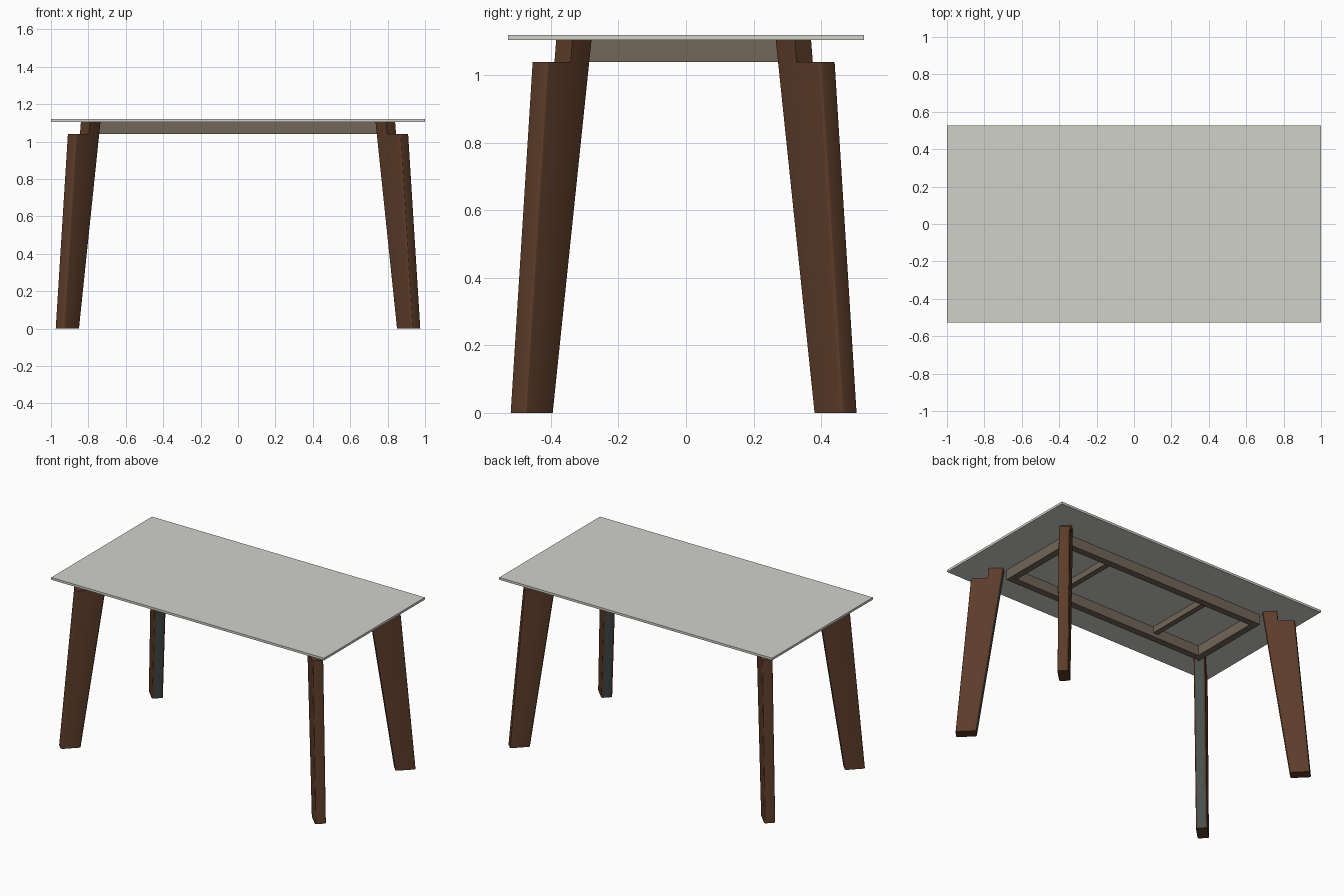
import bpy, bmesh
from mathutils import Vector

if "Cube" in bpy.data.objects:
    bpy.data.objects.remove(bpy.data.objects["Cube"], do_unlink=True)


def material(name, rgb):
    m = bpy.data.materials.new(name)
    m.use_nodes = True
    color = (*rgb, 1)
    m.diffuse_color = color
    m.node_tree.nodes["Principled BSDF"].inputs["Base Color"].default_value = color
    return m


top_grey = material("pale grey top", (0.64, 0.64, 0.60))
brown = material("dark brown wood", (0.107, 0.045, 0.022))
slate = material("slate green inner edge", (0.06, 0.08, 0.078))
tan = material("taupe frame", (0.17, 0.133, 0.098))


def prism(points, offset):
    """Solid made by sweeping a closed outline along an offset."""
    bm = bmesh.new()
    face = bm.faces.new([bm.verts.new(p) for p in points])
    ext = bmesh.ops.extrude_face_region(bm, geom=[face], use_keep_orig=True)
    moved = [g for g in ext["geom"] if isinstance(g, bmesh.types.BMVert)]
    bmesh.ops.translate(bm, verts=moved, vec=offset)
    bmesh.ops.recalc_face_normals(bm, faces=bm.faces)
    return bm


def finish(bm, name, mats):
    mesh = bpy.data.meshes.new(name)
    bm.to_mesh(mesh)
    bm.free()
    for m in mats:
        mesh.materials.append(m)
    ob = bpy.data.objects.new(name, mesh)
    bpy.context.collection.objects.link(ob)
    return ob


def box(name, x0, x1, y0, y1, z0, z1, mat):
    outline = [(x0, y0, z0), (x1, y0, z0), (x1, y1, z0), (x0, y1, z0)]
    return finish(prism(outline, Vector((0, 0, z1 - z0))), name, [mat])


UNDER, STEP, SHIFT = 1.105, 1.04, -0.007

# Table top
box("table_top", -1, 1, -0.5275, 0.5275, UNDER, 1.12, top_grey)

# Legs: stepped, tapered planks set on the diagonals
LEG_X, THICK = 0.4625, 0.068
PROFILE = [(0.4065, 0), (0.4935, 0), (0.4285, STEP), (0.3585, STEP),
           (0.3535, UNDER), (0.2915, UNDER)]


def leg(name, sx, sy):
    across = Vector((sx, -sy, 0)).normalized() * THICK
    outline = [Vector((sx * (LEG_X + d), sy * d + SHIFT, z)) - across / 2
               for d, z in PROFILE]
    bm = prism(outline, across)
    inward = Vector((-sx, -sy, 0)).normalized()
    for f in bm.faces:
        f.material_index = 1 if f.normal.dot(inward) > 0.9 and f.calc_area() > 0.03 else 0
    # Round the long edges only
    long_edges = [e for e in bm.edges if e.calc_length() > 0.5]
    bmesh.ops.bevel(bm, geom=long_edges, offset=0.012, segments=3, profile=0.5,
                    affect='EDGES', material=0)
    ob = finish(bm, name, [brown, slate])
    bpy.ops.object.select_all(action='DESELECT')
    ob.select_set(True)
    bpy.context.view_layer.objects.active = ob
    bpy.ops.object.shade_smooth_by_angle()


for sx, side in ((1, "left"), (-1, "right")):
    for sy, end in ((-1, "front"), (1, "back")):
        leg(f"{end}_{side}_leg", sx, sy)

# Mitred frame under the top
FX, FY, RAIL = 0.745, 0.28, 0.045
height = Vector((0, 0, UNDER - STEP))
for s, side, end in ((1, "left", "back"), (-1, "right", "front")):
    long_rail = [(-FX, s * FY), (FX, s * FY),
                 (FX - RAIL, s * (FY - RAIL)), (RAIL - FX, s * (FY - RAIL))]
    short_rail = [(s * FX, -FY), (s * FX, FY),
                  (s * (FX - RAIL), FY - RAIL), (s * (FX - RAIL), RAIL - FY)]
    for name, pts in ((f"{end}_rail", long_rail), (f"{side}_rail", short_rail)):
        finish(prism([(x, y + SHIFT, STEP) for x, y in pts], height), name, [tan])
    # Cross bars between the long rails
    inner = FY - RAIL
    box(f"{side}_cross_bar", s * 0.37 - 0.018, s * 0.37 + 0.018,
        SHIFT - inner, SHIFT + inner, 1.065, UNDER, tan)
